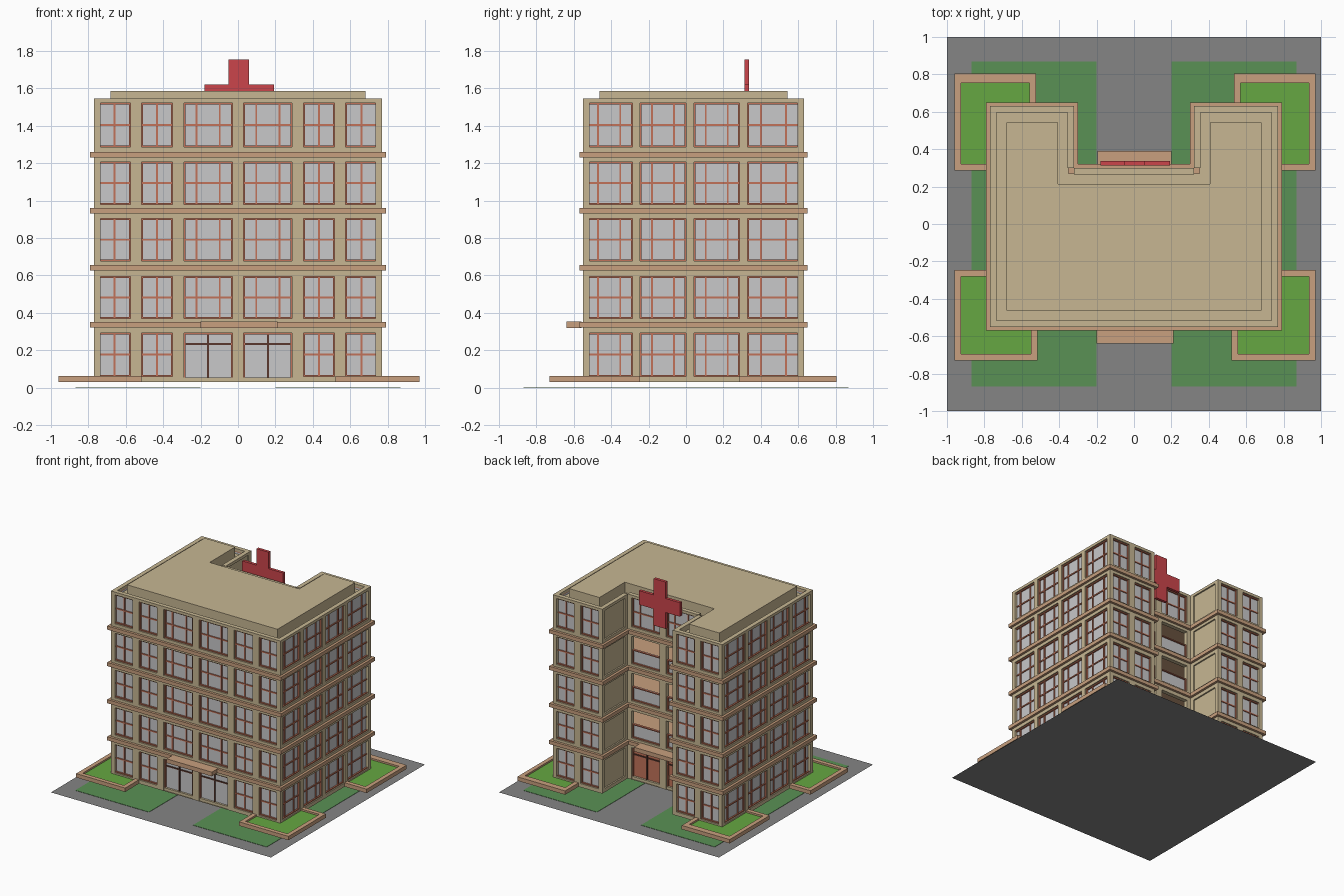
import bpy, bmesh

if "Cube" in bpy.data.objects:
    bpy.data.objects.remove(bpy.data.objects["Cube"])

def mat(name, r, g, b):
    m = bpy.data.materials.new(name)
    m.diffuse_color = (r, g, b, 1)
    m.use_nodes = True
    m.node_tree.nodes["Principled BSDF"].inputs["Base Color"].default_value = m.diffuse_color
    return m

WALL = mat("beige wall", 0.57, 0.47, 0.29)
LEDGE = mat("tan ledge", 0.58, 0.35, 0.21)
GLASS = mat("grey glass", 0.58, 0.58, 0.59)
FRAME = mat("red brown frame", 0.54, 0.17, 0.10)
DARK = mat("dark brown door frame", 0.10, 0.038, 0.026)
PAVE = mat("grey paving", 0.235, 0.235, 0.235)
LAWN = mat("dull green lawn", 0.102, 0.283, 0.091)
GRASS = mat("bright grass", 0.133, 0.39, 0.054)
RED = mat("red sign", 0.60, 0.06, 0.07)

parts = {}  # name -> (bmesh, material)

def part(name, m):
    if name not in parts:
        parts[name] = (bmesh.new(), m)
    return parts[name][0]

def prism(name, m, pts, z0, z1):
    bm = part(name, m)
    lo = [bm.verts.new((x, y, z0)) for x, y in pts]
    hi = [bm.verts.new((x, y, z1)) for x, y in pts]
    bm.faces.new(lo[::-1])
    bm.faces.new(hi)
    n = len(pts)
    for i in range(n):
        j = (i + 1) % n
        bm.faces.new((lo[i], lo[j], hi[j], hi[i]))

def box(name, m, x0, x1, y0, y1, z0, z1):
    x0, x1 = sorted((x0, x1))
    y0, y1 = sorted((y0, y1))
    prism(name, m, [(x0, y0), (x1, y0), (x1, y1), (x0, y1)], z0, z1)

def u_shape(d):
    """Building outline with the back notch, grown outward by d."""
    x, a, b, nx, ny = 0.77 + d, -0.55 - d, 0.63 + d, 0.32 - d, 0.30 + d
    return [(-x, a), (x, a), (x, b), (nx, b), (nx, ny), (-nx, ny), (-nx, b), (-x, b)]

FLOORS = [(0.03, 0.32), (0.35, 0.625), (0.655, 0.93), (0.96, 1.23), (1.26, 1.545)]
OPEN = [(0.06, 0.292), (0.37, 0.595), (0.677, 0.903), (0.98, 1.207), (1.285, 1.522)]
THICK = 0.035

class Facade:
    """A wall along x (axis 0) or y (axis 1) at a fixed position, facing side s."""
    def __init__(self, name, axis, pos, s, a, b):
        self.name, self.axis, self.pos, self.s, self.a, self.b = name, axis, pos, s, a, b

    def box(self, name, m, u0, u1, d0, d1, z0, z1):
        p, q = self.pos - self.s * d0, self.pos - self.s * d1
        n = self.name + "_" + name
        if self.axis == 0:
            box(n, m, u0, u1, p, q, z0, z1)
        else:
            box(n, m, p, q, u0, u1, z0, z1)

    def border(self, m, u0, u1, z0, z1, w=0.008):
        for a, b, c, d in ((u0, u0 + w, z0, z1), (u1 - w, u1, z0, z1),
                           (u0 + w, u1 - w, z0, z0 + w), (u0 + w, u1 - w, z1 - w, z1)):
            self.box("frames", m, a, b, 0.010, 0.030, c, d)

    def window(self, kind, u0, u1, z0, z1):
        h, w = 0.005, u1 - u0
        if kind == "panel":
            self.box("panels", WALL, u0, u1, 0.012, THICK, z0, z1)
            return
        m = DARK if kind == "door" else FRAME
        zm = (z0 + z1) / 2
        if kind == "balcony":  # open above a glass railing
            self.border(m, u0, u1, z0, zm)
            self.box("glass", GLASS, u0, u1, 0.022, 0.028, z0, zm)
            return
        self.border(m, u0, u1, z0, z1)
        leaf = FRAME if kind == "back_door" else GLASS
        self.box("door_leaves" if kind == "back_door" else "glass", leaf, u0, u1, 0.022, 0.028, z0, z1)
        if "door" in kind:
            m, zm, cuts = DARK, z0 + 0.2, [0.5]
        else:
            cuts = [0.26, 0.74] if w > 0.2 else [0.5]
        bars = "door_bars" if "door" in kind else "bars"
        for c in cuts:
            uc = u0 + c * w
            self.box(bars, m, uc - h, uc + h, 0.014, 0.022, z0, z1)
        self.box(bars, m, u0, u1, 0.015, 0.022, zm - h, zm + h)

    def build(self, spans, kind_of):
        for f, ((fz0, fz1), (oz0, oz1)) in enumerate(zip(FLOORS, OPEN)):
            at = self.a
            for u0, u1 in spans:
                kind = kind_of(f, u0, u1)
                z0 = fz0 + 0.003 if "door" in kind else oz0
                self.box("wall", WALL, at, u0, 0, THICK, fz0, fz1)
                self.box("wall", WALL, u0, u1, 0, THICK, fz0, z0)
                self.box("wall", WALL, u0, u1, 0, THICK, oz1, fz1)
                self.window(kind, u0, u1, z0, oz1)
                at = u1
            self.box("wall", WALL, at, self.b, 0, THICK, fz0, fz1)

def mirrored(spans):
    return sorted([(-b, -a) for a, b in spans] + spans)

# Outer facades
wing = [(0.35, 0.517), (0.575, 0.745)]
side = [(-0.535, -0.287), (-0.245, 0.0), (0.042, 0.287), (0.328, 0.607)]
Facade("front", 0, -0.55, -1, -0.77, 0.77).build(
    mirrored([(0.03, 0.29)] + wing),
    lambda f, a, b: "door" if f == 0 and abs(a + b) < 0.4 else "window")
for s, n in ((-1, "left"), (1, "right")):
    Facade(n + "_side", 1, s * 0.77, s, -0.55, 0.63).build(side, lambda f, a, b: "window")
    ends = wing if s > 0 else [(-b, -a) for a, b in wing][::-1]
    lo, hi = sorted((s * 0.32, s * 0.77))
    Facade(n + "_wing_back", 0, 0.63, 1, lo, hi).build(ends, lambda f, a, b: "window")
    # Plain panelled wall inside the notch
    Facade(n + "_notch", 1, s * 0.32, -s, 0.30, 0.63).build([(0.335, 0.60)], lambda f, a, b: "panel")
# Notch wall with back doors, balconies and top windows
Facade("notch_back", 0, 0.30, 1, -0.32, 0.32).build(
    mirrored([(0.03, 0.285)]),
    lambda f, a, b: ("back_door", "balcony", "balcony", "balcony", "window")[f])

# Floors, ledges and roof
prism("ground_floor", WALL, u_shape(-0.005), 0.03, 0.055)
for (_, z0), (z1, _) in zip(FLOORS[:-1], FLOORS[1:]):
    prism("ledges", LEDGE, u_shape(0.02), z0, z1)
prism("roof_gutter", WALL, u_shape(-0.03), 1.47, 1.50)
prism("roof_slab", WALL, u_shape(-0.087), 1.50, 1.585)

# Entrance canopies
box("front_canopy", LEDGE, -0.20, 0.21, -0.64, -0.56, 0.318, 0.352)
box("back_canopy", LEDGE, -0.195, 0.20, 0.30, 0.39, 0.318, 0.352)

# Rooftop cross sign
box("cross_sign", RED, -0.05, 0.058, 0.312, 0.336, 1.37, 1.755)
box("cross_sign", RED, -0.18, -0.05, 0.312, 0.336, 1.505, 1.62)
box("cross_sign", RED, 0.058, 0.192, 0.312, 0.336, 1.505, 1.62)

# Ground and lawns
gm = part("paving", PAVE)
gm.faces.new([gm.verts.new(p) for p in ((-1, -1, 0), (1, -1, 0), (1, 1, 0), (-1, 1, 0))])
for s in (-1, 1):
    box("lawns", LAWN, s * 0.20, s * 0.87, -0.87, 0.87, 0.0005, 0.003)

# Corner planters: kerb boxes round a grass bed
for x0, x1, y0, y1, e in ((-0.96, -0.515, -0.73, -0.245, 0.035), (0.52, 0.97, -0.73, -0.245, 0.035),
                          (-0.96, -0.525, 0.285, 0.805, 0.05), (0.535, 0.97, 0.285, 0.805, 0.05)):
    w = 0.035
    box("planter_grass", GRASS, x0 + w, x1 - w, y0 + w, y1 - w, 0.03, 0.048)
    yl, yh = (e, w) if y0 < 0 else (w, e)
    box("planter_kerbs", LEDGE, x0, x1, y0, y0 + yl, 0.03, 0.062)
    box("planter_kerbs", LEDGE, x0, x1, y1 - yh, y1, 0.03, 0.062)
    box("planter_kerbs", LEDGE, x0, x0 + w, y0 + yl, y1 - yh, 0.03, 0.062)
    box("planter_kerbs", LEDGE, x1 - w, x1, y0 + yl, y1 - yh, 0.03, 0.062)

# Turn every part into an object
for name, (bm, m) in parts.items():
    me = bpy.data.meshes.new(name)
    bm.to_mesh(me)
    bm.free()
    me.materials.append(m)
    bpy.context.collection.objects.link(bpy.data.objects.new(name, me))
